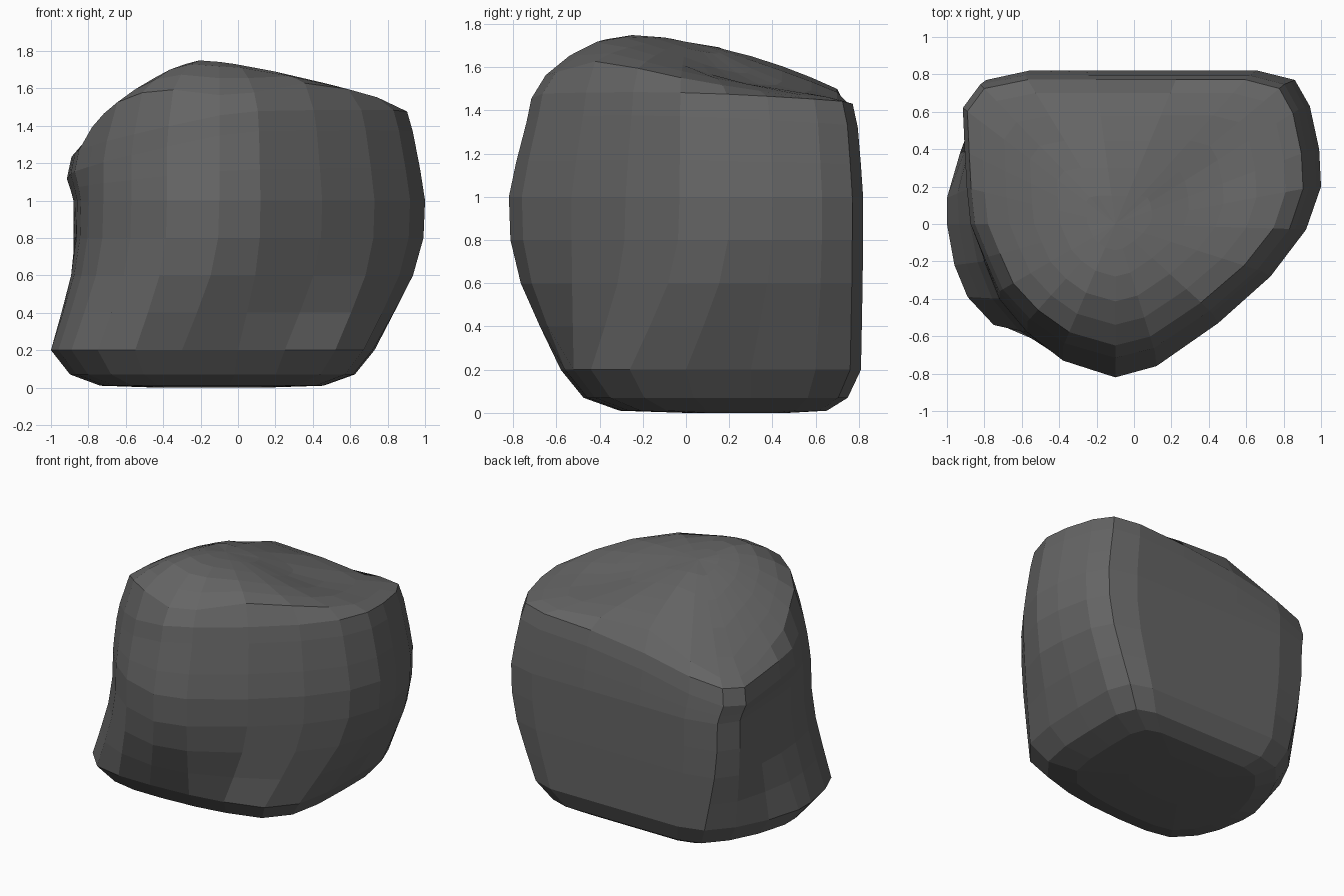
import bpy
import bmesh
import math

default_cube = bpy.data.objects.get("Cube")
if default_cube:
    bpy.data.objects.remove(default_cube, do_unlink=True)

# Matching outlines, counter-clockwise from the back edge
foot = [(-.2, .81), (.18, .81), (.52, .81), (.67, .76), (.73, .6), (.73, .3), (.72, 0),
        (.67, -.26), (.52, -.44), (.25, -.52), (0, -.56), (-.3, -.58), (-.55, -.58),
        (-.75, -.54), (-.89, -.39), (-.96, -.22), (-1, 0), (-1, .14),
        (-.93, .38), (-.82, .6), (-.68, .76), (-.5, .81)]
waist = [(-.2, .82), (.25, .82), (.66, .82), (.86, .77), (.94, .63), (.99, .4), (1, .2),
         (.92, -.03), (.73, -.28), (.45, -.53), (.12, -.76), (-.1, -.82), (-.38, -.73),
         (-.57, -.58), (-.72, -.4), (-.8, -.2), (-.84, 0), (-.86, .2),
         (-.87, .4), (-.88, .64), (-.79, .77), (-.56, .82)]


def lean_in(point):
    """Waist point moved to the shoulder, where the top begins."""
    x, y = point
    if y < 0:
        return x * (.935 if x > 0 else 1), y * .9
    return x * (.935 if x > 0 else 1.04), y * .97


def blend(first, second, t):
    return [(a[0] + (b[0] - a[0]) * t, a[1] + (b[1] - a[1]) * t)
            for a, b in zip(first, second)]


def scaled(outline, centre, factor):
    cx, cy = centre
    return [(cx + (x - cx) * factor, cy + (y - cy) * factor) for x, y in outline]


def shoulder_height(x, y):
    return 1.33 + .05 * x - .05 * y - .15 * max(-x, 0)


def top_height(x, y):
    """Lopsided dome with a shallow hollow toward the back."""
    dx, dy = x + .2, y + .28
    z = 1.75
    z -= .22 * dx ** 1.4 if dx > 0 else .75 * (-dx) ** 1.5
    z -= .26 * dy ** 1.8 if dy > 0 else 1.3 * dy * dy
    z += .12 * max(dx, 0) * max(dy, 0)
    return z - .06 * math.exp(-((x - .38) ** 2 + (y - .25) ** 2) / .06)


shoulder = [lean_in(p) for p in waist]
foot_centre = (-.15, .3)
top_centre = (-.1, 0)
rings = []


def add_level(outline, z):
    rings.append([(x, y, z) for x, y in outline])


# Rounded underside
for factor, z in ((.34, 0), (.69, .01), (.88, .07)):
    add_level(scaled(foot, foot_centre, factor), z)

# Flared lower body
for z, t in ((.2, 0), (.4, .4), (.6, .77), (.8, .97), (1, 1)):
    add_level(blend(foot, waist, t), z)

# Upper body rising to a sloping shoulder
for rise, t in ((.45, .4), (1, 1)):
    rings.append([(x, y, 1 + rise * (shoulder_height(x, y) - 1))
                  for x, y in blend(waist, shoulder, t)])

# Rounded rim
rings.append([(x, y, shoulder_height(x, y) + .11)
              for x, y in scaled(shoulder, top_centre, .97)])

# Domed top
for factor in (.88, .73, .56, .38, .19):
    rings.append([(x, y, max(top_height(x, y), shoulder_height(x, y) + .13))
                  for x, y in scaled(shoulder, top_centre, factor)])

# Skin the rings and close both ends
bm = bmesh.new()
loops = [[bm.verts.new(p) for p in ring] for ring in rings]
count = len(foot)
for lower, upper in zip(loops, loops[1:]):
    for i in range(count):
        j = (i + 1) % count
        bm.faces.new((lower[i], lower[j], upper[j], upper[i]))
bm.faces.new(loops[0])
peak = bm.verts.new((*top_centre, top_height(*top_centre)))
for i in range(count):
    bm.faces.new((loops[-1][i], loops[-1][(i + 1) % count], peak))
bmesh.ops.recalc_face_normals(bm, faces=bm.faces)

mesh = bpy.data.meshes.new("boulder")
bm.to_mesh(mesh)
bm.free()
boulder = bpy.data.objects.new("boulder", mesh)
bpy.context.collection.objects.link(boulder)

# Single stone colour
stone = bpy.data.materials.new("dark grey stone")
stone.use_nodes = True
colour = (.13, .13, .13, 1)
stone.diffuse_color = colour
stone.node_tree.nodes["Principled BSDF"].inputs["Base Color"].default_value = colour
mesh.materials.append(stone)
